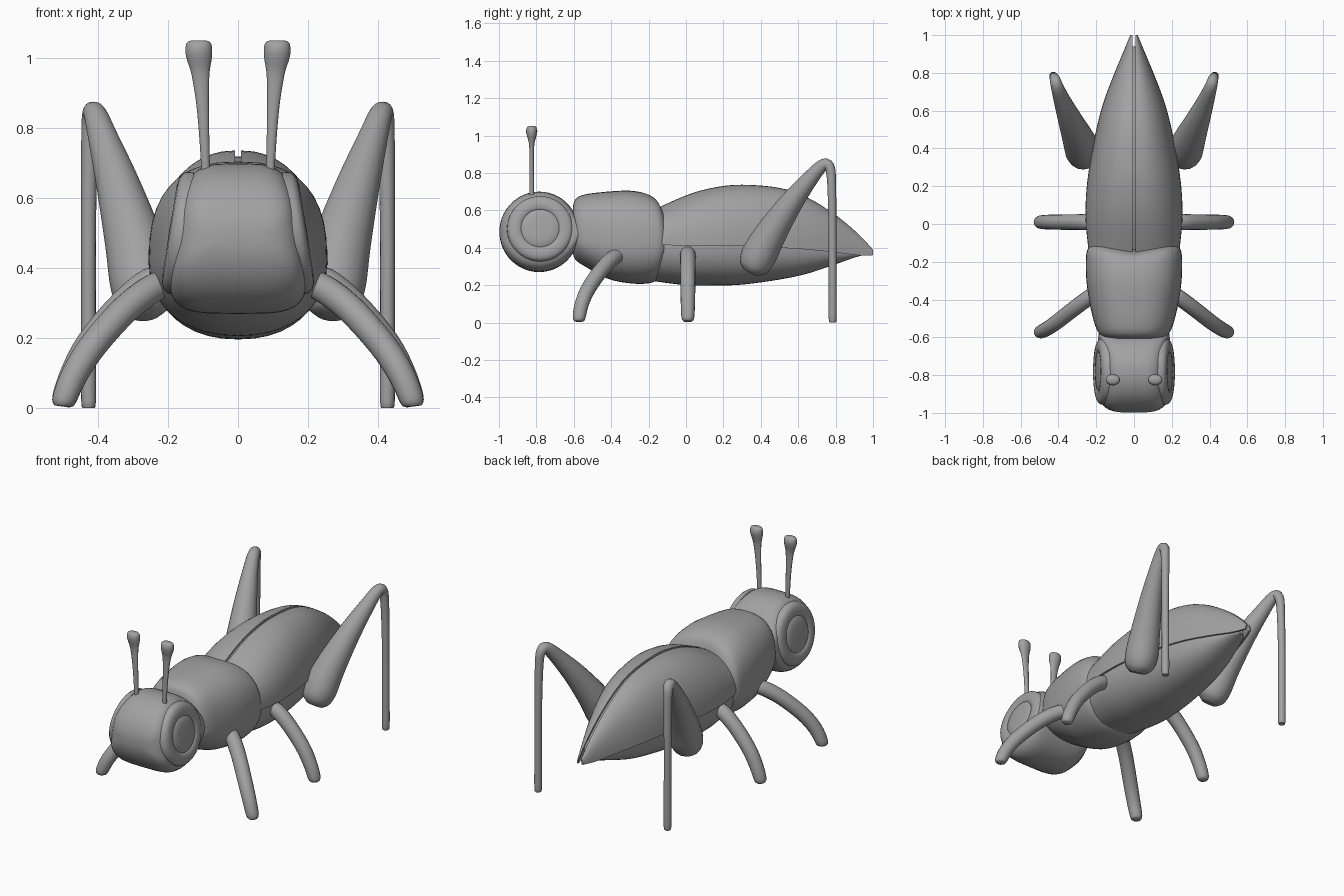
import bpy, bmesh, math
from mathutils import Vector, Matrix

if "Cube" in bpy.data.objects:
    bpy.data.objects.remove(bpy.data.objects["Cube"])

GREY = (0.36, 0.36, 0.36, 1)
grey = bpy.data.materials.new("grey")
grey.use_nodes = True
grey.diffuse_color = GREY
grey.node_tree.nodes["Principled BSDF"].inputs["Base Color"].default_value = GREY


def smooth_keys(keys, steps=4):
    """Catmull-Rom interpolation of key tuples."""
    out = []
    for i in range(len(keys) - 1):
        a, b, c, d = (keys[max(i - 1, 0)], keys[i], keys[i + 1],
                      keys[min(i + 2, len(keys) - 1)])
        for s in range(steps):
            t = s / steps
            out.append(tuple(
                q + t / 2 * (r - p + t * (2 * p - 5 * q + 4 * r - u + t * (3 * (q - r) + u - p)))
                for p, q, r, u in zip(a, b, c, d)))
    return out + [tuple(keys[-1])]


def loft(name, rings, angle=40):
    """Skin closed rings of points and cap both ends."""
    bm = bmesh.new()
    loops = [[bm.verts.new(p) for p in ring] for ring in rings]
    n = len(loops[0])
    for a, b in zip(loops, loops[1:]):
        for i in range(n):
            j = (i + 1) % n
            bm.faces.new((a[i], a[j], b[j], b[i]))
    bm.faces.new(loops[0])
    bm.faces.new(loops[-1])
    bmesh.ops.recalc_face_normals(bm, faces=bm.faces)
    mesh = bpy.data.meshes.new(name)
    bm.to_mesh(mesh)
    bm.free()
    mesh.shade_smooth()
    mesh.set_sharp_from_angle(angle=math.radians(angle))
    mesh.materials.append(grey)
    obj = bpy.data.objects.new(name, mesh)
    bpy.context.collection.objects.link(obj)
    return obj


def power(v, p):
    return math.copysign(abs(v) ** (2 / p), v)


def section(y, w, zc, top, bottom, p_up, p_low, n=40):
    """Rounded cross-section, widest at zc."""
    ring = []
    for i in range(n):
        a = math.tau * i / n
        c, s = math.cos(a), math.sin(a)
        p = p_up if s >= 0 else p_low
        h = top - zc if s >= 0 else zc - bottom
        ring.append((w * power(c, p), y, zc + h * power(s, p)))
    return ring


def limb(name, keys, ref, side, n=16):
    """Tube along x, y, z, radius keys."""
    pts = smooth_keys(keys)
    rings = []
    for i, (x, y, z, r) in enumerate(pts):
        tan = (Vector(pts[min(i + 1, len(pts) - 1)][:3]) - Vector(pts[max(i - 1, 0)][:3])).normalized()
        u = (Vector(ref) - tan * tan.dot(Vector(ref))).normalized()
        v = tan.cross(u)
        ring = []
        for k in range(n):
            a = math.tau * k / n
            q = Vector((x, y, z)) + (u * math.cos(a) + v * math.sin(a)) * r
            ring.append((q.x * side, q.y, q.z))
        rings.append(ring)
    return loft(name, rings, 50)


# Head: a barrel, round from the side, with sides leaning in towards the top
head_rings = []
for k in range(25):
    a = math.radians(6 + 7 * k)
    u = math.cos(a)
    w = 0.205 * (1 - max(u, 0) ** 4) ** 0.25
    h = 0.215 * math.sin(a)
    ring = section(-0.785 - 0.213 * u, w, 0.485, 0.485 + h, 0.485 - h, 4, 4)
    head_rings.append([(x * (1 - 0.75 * (z - 0.35)), y, z) for x, y, z in ring])
loft("head", head_rings)

# Thorax: y, half width, widest height, top, bottom
thorax = [(-0.605, 0.14, 0.47, 0.62, 0.37), (-0.59, 0.175, 0.46, 0.66, 0.335),
          (-0.54, 0.205, 0.44, 0.685, 0.3), (-0.42, 0.235, 0.42, 0.7, 0.235),
          (-0.3, 0.252, 0.42, 0.705, 0.21), (-0.2, 0.255, 0.42, 0.69, 0.21),
          (-0.145, 0.25, 0.42, 0.66, 0.235), (-0.118, 0.235, 0.42, 0.61, 0.29)]
thorax_rings = []
for key in smooth_keys(thorax):
    ring = section(*key, 2.6, 2.2)
    notch = 0.03 * max(0, (key[0] + 0.3) / 0.18)
    thorax_rings.append([(x, y - notch * max(0, 1 - abs(x) / 0.17) * (z > 0.5), z)
                         for x, y, z in ring])
loft("thorax", thorax_rings)

# Abdomen
abdomen = [(-0.2, 0.22, 0.41, 0.57, 0.225), (0, 0.243, 0.41, 0.665, 0.2),
           (0.15, 0.242, 0.41, 0.705, 0.198), (0.3, 0.225, 0.41, 0.72, 0.203),
           (0.5, 0.188, 0.4, 0.703, 0.23), (0.65, 0.148, 0.39, 0.65, 0.262),
           (0.8, 0.09, 0.375, 0.555, 0.312), (0.9, 0.045, 0.365, 0.45, 0.347),
           (0.94, 0.012, 0.362, 0.39, 0.358)]
loft("abdomen", [section(*k, 2.2, 2.2) for k in smooth_keys(abdomen)])

# Wing keys: y, half width, lower edge, top
wing = [(-0.2, 0.233, 0.42, 0.59), (0, 0.255, 0.41, 0.68), (0.15, 0.254, 0.41, 0.722),
        (0.3, 0.237, 0.41, 0.737), (0.5, 0.2, 0.4, 0.72), (0.65, 0.16, 0.39, 0.668),
        (0.8, 0.103, 0.375, 0.575), (0.92, 0.053, 0.36, 0.475), (1.0, 0.02, 0.36, 0.39)]


def wing_ring(key, side):
    y, w, edge, top = key
    ring = []
    for inset, order in ((0, range(13)), (0.013, range(12, -1, -1))):
        for i in order:
            a = math.pi / 2 * i / 12
            x = 0.008 + max(w - 0.008 - inset, 0.004) * power(math.cos(a), 2.2)
            z = edge + (top - edge - inset) * power(math.sin(a), 2.2)
            ring.append((x * side, y, z))
    return ring


# Limb keys: x, y, z, radius
front_leg = [(0.19, -0.35, 0.36, 0.035), (0.24, -0.39, 0.345, 0.041), (0.32, -0.45, 0.285, 0.041),
             (0.41, -0.52, 0.185, 0.04), (0.465, -0.557, 0.1, 0.038),
             (0.497, -0.572, 0.025, 0.034), (0.502, -0.574, 0.006, 0.022)]
middle_leg = [(0.19, 0.01, 0.375, 0.035), (0.25, 0.01, 0.36, 0.042), (0.33, 0.01, 0.295, 0.041),
              (0.42, 0.01, 0.19, 0.04), (0.47, 0.01, 0.1, 0.038),
              (0.498, 0.01, 0.025, 0.034), (0.503, 0.01, 0.006, 0.022)]
hind_leg = [(0.262, 0.345, 0.27, 0.045), (0.266, 0.36, 0.3, 0.08), (0.272, 0.39, 0.36, 0.094),
            (0.295, 0.45, 0.47, 0.085), (0.34, 0.555, 0.63, 0.064),
            (0.383, 0.66, 0.765, 0.044), (0.408, 0.73, 0.84, 0.033),
            (0.418, 0.765, 0.835, 0.028), (0.424, 0.778, 0.76, 0.024),
            (0.427, 0.783, 0.5, 0.021), (0.427, 0.784, 0.2, 0.021),
            (0.427, 0.784, 0.02, 0.021), (0.427, 0.784, 0.004, 0.013)]
# Antenna keys: x, z, x radius, y radius
antenna = [(0.092, 0.66, 0.013, 0.012), (0.094, 0.72, 0.013, 0.012), (0.1, 0.85, 0.017, 0.012),
           (0.107, 0.95, 0.025, 0.014), (0.111, 1.0, 0.036, 0.026),
           (0.112, 1.025, 0.038, 0.03), (0.112, 1.045, 0.034, 0.024), (0.112, 1.052, 0.02, 0.012)]
# Eye profile: radius, height above the eye plane
eye = [(0.178, -0.035), (0.175, -0.012), (0.165, -0.001), (0.152, 0.005), (0.13, 0.008),
       (0.108, 0.005), (0.102, 0), (0.097, 0.004), (0.06, 0.008), (0.01, 0.009)]

for side, label in ((1, "left"), (-1, "right")):
    loft(label + "_wing", [wing_ring(k, side) for k in smooth_keys(wing)])
    limb(label + "_front_leg", front_leg, (0.5, 0.9, 0), side)
    limb(label + "_middle_leg", middle_leg, (0, 1, 0), side)
    limb(label + "_hind_leg", hind_leg, (1, 0, 0), side)
    loft(label + "_antenna", [
        [(side * (x + rx * math.cos(math.tau * i / 16)), -0.825 + ry * math.sin(math.tau * i / 16), z)
         for i in range(16)] for x, z, rx, ry in smooth_keys(antenna)])
    # Eye disc leaning inwards with the side of the head
    lean = Matrix.Rotation(math.radians(-9), 3, "Y")
    rings = []
    for r, h in eye:
        ring = []
        for i in range(40):
            a = math.tau * i / 40
            q = lean @ Vector((h, r * math.cos(a), r * math.sin(a)))
            ring.append((side * (q.x + 0.188), q.y - 0.78, q.z + 0.505))
        rings.append(ring)
    loft(label + "_eye", rings, 35)
